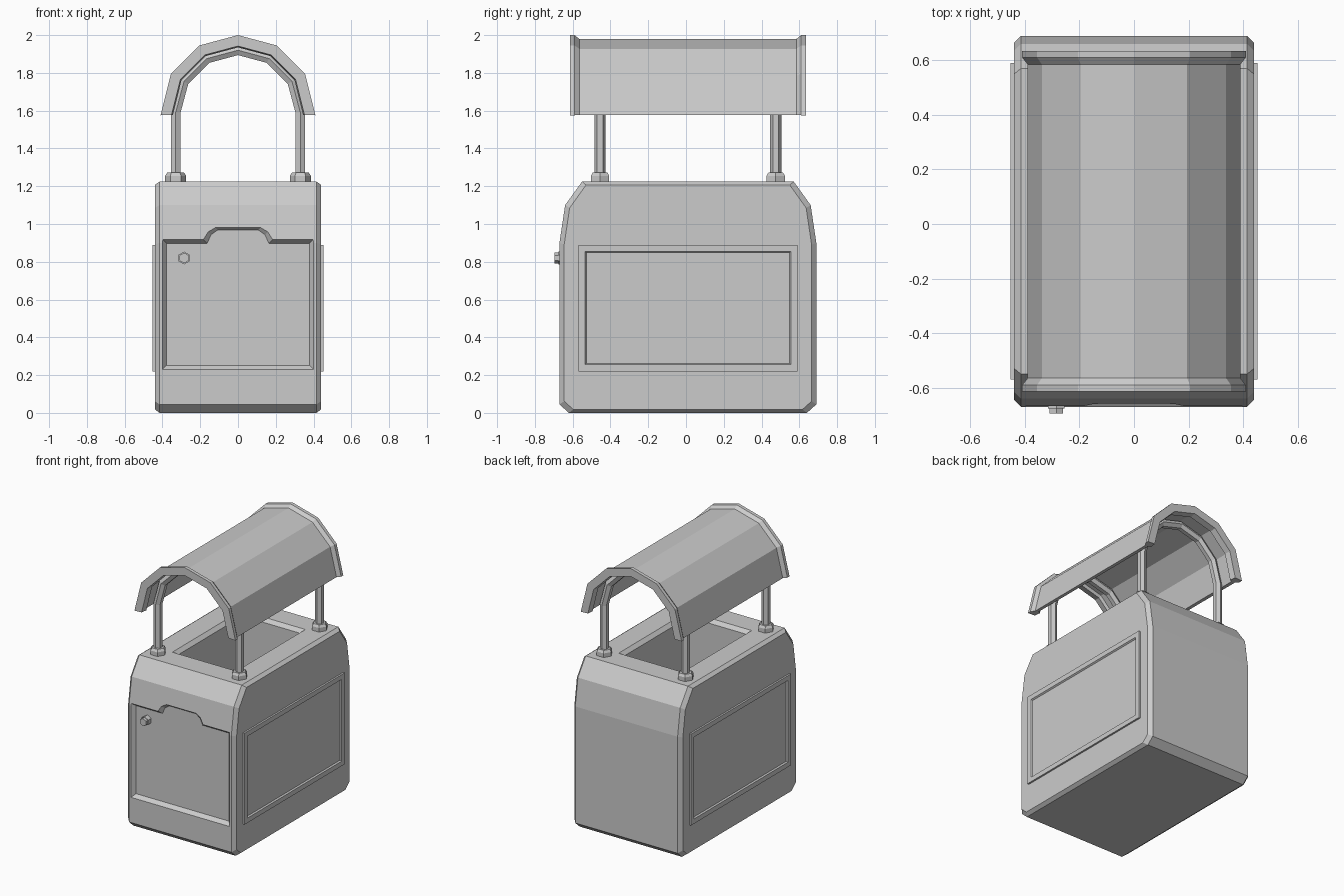
import bpy
import bmesh
from math import sin, cos, pi, radians

if "Cube" in bpy.data.objects:
    bpy.data.objects.remove(bpy.data.objects["Cube"], do_unlink=True)

GREY = (0.6, 0.6, 0.6, 1)
grey = bpy.data.materials.new("plain_grey")
grey.use_nodes = True
grey.diffuse_color = GREY
grey.node_tree.nodes["Principled BSDF"].inputs["Base Color"].default_value = GREY

MID_Y = 0.01


def loft(name, sections):
    """Skin a closed solid through matching cross-sections."""
    bm = bmesh.new()
    rings = [[bm.verts.new(p) for p in s] for s in sections]
    n = len(rings[0])
    for a, b in zip(rings, rings[1:]):
        for i in range(n):
            j = (i + 1) % n
            bm.faces.new((a[i], a[j], b[j], b[i]))
    bm.faces.new(rings[0])
    bm.faces.new(rings[-1])
    bmesh.ops.recalc_face_normals(bm, faces=bm.faces)
    mesh = bpy.data.meshes.new(name)
    bm.to_mesh(mesh)
    bm.free()
    mesh.materials.append(grey)
    obj = bpy.data.objects.new(name, mesh)
    bpy.context.collection.objects.link(obj)
    return obj


def cut(target, cutter):
    """Subtract the cutter, then discard it."""
    mod = target.modifiers.new("cut", "BOOLEAN")
    mod.operation = "DIFFERENCE"
    mod.solver = "EXACT"
    mod.object = cutter
    bpy.context.view_layer.update()
    graph = bpy.context.evaluated_depsgraph_get()
    mesh = bpy.data.meshes.new_from_object(target.evaluated_get(graph))
    target.modifiers.clear()
    target.data = mesh
    bpy.data.objects.remove(cutter, do_unlink=True)


def rect(u, v):
    return [(-u, -v), (u, -v), (u, v), (-u, v)]


def hexagon(r, turn=0.0):
    return [(r * cos(i * pi / 3 + turn), r * sin(i * pi / 3 + turn)) for i in range(6)]


# Body: side profile with sloped shoulders and chamfered side edges
half = [(0.63, 0), (0.68, 0.045), (0.68, 0.9), (0.65, 1.1), (0.56, 1.225)]
profile = half + [(-y, z) for y, z in reversed(half)]


def body_section(x, sy, sz):
    return [(x, MID_Y + y * sy, 0.61 + (z - 0.61) * sz) for y, z in profile]


body = loft("bin_body", [
    body_section(-0.44, 0.963, 0.97), body_section(-0.415, 1, 1),
    body_section(0.415, 1, 1), body_section(0.44, 0.963, 0.97)])


# Recessed front door with a handle notch along its top
def door_outline(y, i):
    right = [(0.40 - i, 0.23 + i), (0.40 - i, 0.92 - i), (0.185 - i, 0.92 - i),
             (0.165 - i, 0.965 - i), (0.13 - i, 0.99 - i)]
    pts = right + [(-x, z) for x, z in reversed(right)]
    return [(x, y, z) for x, z in pts]


cut(body, loft("door_cutter", [
    door_outline(-0.72, 0), door_outline(-0.67, 0), door_outline(-0.642, 0.022)]))


# Deep opening in the top with a bevelled rim
def opening(z, u, v):
    return [(x, MID_Y + y, z) for x, y in rect(u, v)]


cut(body, loft("opening_cutter", [
    opening(1.3, 0.26, 0.40), opening(1.225, 0.26, 0.40),
    opening(1.20, 0.235, 0.375), opening(0.15, 0.235, 0.375)]))

# Hexagonal door knob on a wider collar
knob = [(-0.63, 0.034), (-0.676, 0.034), (-0.676, 0.028), (-0.695, 0.028)]
loft("door_knob", [[(-0.285 + a, y, 0.82 + b) for a, b in hexagon(r, pi / 6)]
                   for y, r in knob])

# Framed side panels
frame = [(0.42, 0), (0.453, 0), (0.453, 0.035), (0.443, 0.042)]
for side, label in ((-1, "right"), (1, "left")):
    loft(label + "_side_panel", [
        [(side * x, MID_Y + y, 0.555 + z) for y, z in rect(0.58 - i, 0.335 - i)]
        for x, i in frame])

# Canopy: lipped cross-section swept round a half circle in six flats
ARC_Z = 1.59
lip = [(0.39, 0.575), (0.41, 0.60), (0.41, 0.625), (0.352, 0.625),
       (0.345, 0.58), (0.365, 0.57)]
cross = lip + [(r, -y) for r, y in reversed(lip)]
angles = [radians(a) for a in (-2, 30, 60, 90, 120, 150, 182)]
loft("canopy", [[(r * cos(a), MID_Y + y, ARC_Z + r * sin(a)) for r, y in cross]
                for a in angles])

# Two bent tube arches with hexagonal feet carry the canopy
TUBE_R = 0.33
for y0, label in ((-0.455, "front"), (0.475, "back")):
    path = [(0, 1.2)] + [(radians(a), ARC_Z) for a in range(0, 181, 30)] + [(pi, 1.2)]
    loft(label + "_arch", [
        [((TUBE_R + u) * cos(a), y0 + v, z + (TUBE_R + u) * sin(a))
         for u, v in hexagon(0.03, pi / 6)] for a, z in path])
    for side, where in ((-1, "right"), (1, "left")):
        foot = [(1.21, 0.056), (1.255, 0.056), (1.272, 0.045)]
        loft(label + "_" + where + "_foot", [
            [(side * TUBE_R + u, y0 + v, z) for u, v in hexagon(r)]
            for z, r in foot])
